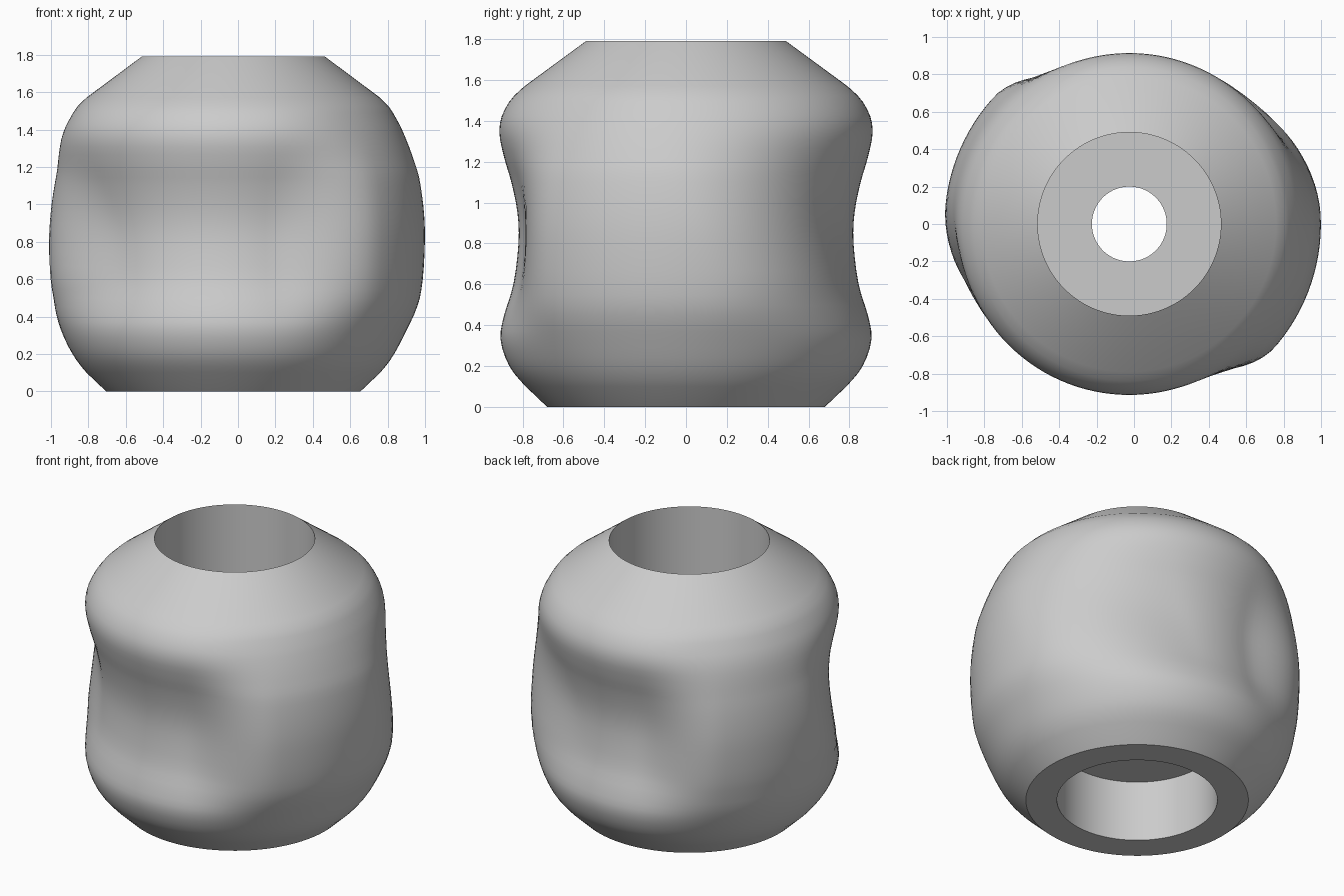
import bpy
import bmesh
from math import sin, cos, radians, tau

cube = bpy.data.objects.get("Cube")
if cube:
    bpy.data.objects.remove(cube)

SEGMENTS = 120
AXIS_X = -0.025
BORE, PIN, TOP = 0.49, 0.2, 1.79

# Outer profile rows: height, full radius at the sides, waisted radius at front and back
ROWS = [
    (0.0, 0.68, 0.68), (0.1, 0.785, 0.785), (0.2, 0.86, 0.865), (0.33, 0.925, 0.908),
    (0.45, 0.968, 0.89), (0.6, 0.995, 0.845), (0.8, 1.006, 0.82), (0.95, 1.002, 0.825),
    (1.1, 0.985, 0.855), (1.22, 0.96, 0.89), (1.35, 0.922, 0.914), (1.46, 0.87, 0.885),
    (1.57, 0.785, 0.79), (TOP, BORE, BORE),
]

# Side bulges in degrees: start of rise, full from, full until, end of fall
BULGES = ((-77, -40, 0, 70), (102, 137, 172, 222))


def spline(a, b, c, d, t):
    return 0.5 * (2 * b + (c - a) * t + (2 * a - 5 * b + 4 * c - d) * t * t
                  + (3 * b - a - 3 * c + d) * t ** 3)


def refine(rows, steps=3):
    """Smooth the curved middle of the profile and keep both end cones straight."""
    out = [rows[0]]
    for i in range(1, len(rows) - 2):
        for k in range(steps):
            out.append(tuple(spline(*v, k / steps) for v in zip(*rows[i - 1:i + 3])))
    return out + rows[-2:]


def ramp(low, high, x):
    t = min(max((x - low) / (high - low), 0), 1)
    return t * t * (3 - 2 * t)


def side_weight(angle, z):
    """How much of the full side bulge remains; its trailing edge leans with height."""
    lean = 7 * min(max((0.9 - z) / 0.3, -1), 1)
    best = 0
    for rise, full, until, end in BULGES:
        middle = (full + until) / 2
        a = (angle - middle + 180) % 360 - 180 + middle
        best = max(best, ramp(rise, full, a) * (1 - ramp(until + lean, end + lean, a)))
    return best


def outer_ring(z, side, waist):
    swell = 0.018 * min(max((side - waist) / 0.1, 0), 1)

    def radius(angle):
        bulge = side - waist + swell * cos(radians(angle))
        return waist + bulge * side_weight(angle, z)
    return z, radius


def round_ring(z, r):
    return z, lambda angle: r


# One closed loop of rings: outer grip, upper bore, divider with pin hole, lower bore
rings = [outer_ring(*row) for row in refine(ROWS)]
rings += [round_ring(z, r) for z, r in (
    (0.6, BORE), (0.6, PIN), (0.41, PIN), (0.41, BORE), (0.0, BORE))]

bm = bmesh.new()
loops = []
for z, radius in rings:
    loop = []
    for i in range(SEGMENTS):
        a = tau * i / SEGMENTS
        r = radius(360 * i / SEGMENTS)
        loop.append(bm.verts.new((AXIS_X + r * cos(a), r * sin(a), z)))
    loops.append(loop)
for lower, upper in zip(loops, loops[1:] + loops[:1]):
    for i in range(SEGMENTS):
        j = (i + 1) % SEGMENTS
        bm.faces.new((lower[i], lower[j], upper[j], upper[i]))
bmesh.ops.recalc_face_normals(bm, faces=bm.faces)

mesh = bpy.data.meshes.new("grip_knob")
bm.to_mesh(mesh)
bm.free()
knob = bpy.data.objects.new("grip_knob", mesh)
bpy.context.collection.objects.link(knob)

# Plain grey material
grey = bpy.data.materials.new("plain_grey")
grey.use_nodes = True
colour = (0.6, 0.6, 0.6, 1)
grey.diffuse_color = colour
grey.node_tree.nodes["Principled BSDF"].inputs["Base Color"].default_value = colour
mesh.materials.append(grey)

# Smooth body with crisp rims
bpy.context.view_layer.objects.active = knob
knob.select_set(True)
bpy.ops.object.shade_smooth_by_angle(angle=radians(30))
